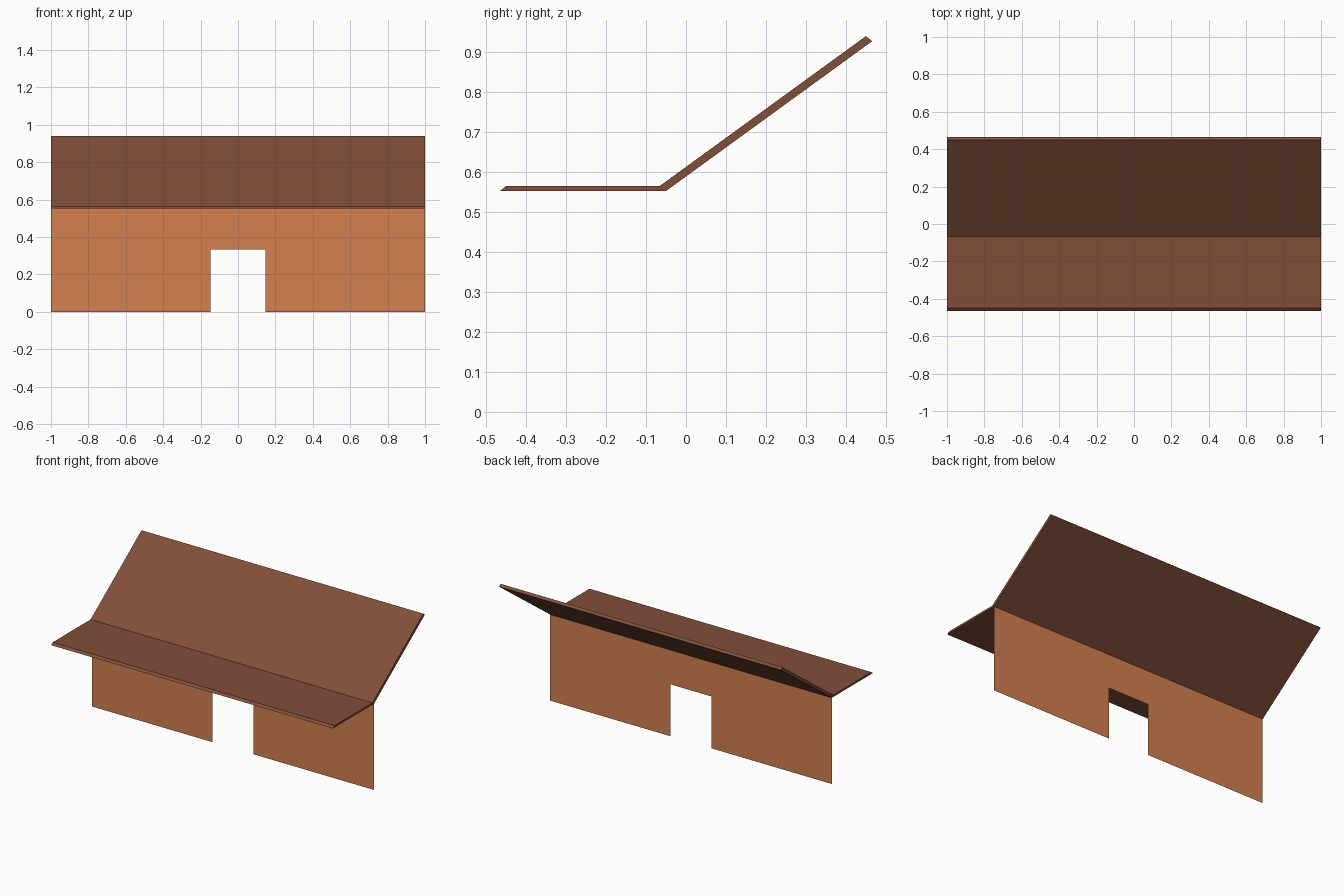
import bpy

if "Cube" in bpy.data.objects:
    bpy.data.objects.remove(bpy.data.objects["Cube"])


def linear(c):
    c /= 255
    return c / 12.92 if c <= 0.04045 else ((c + 0.055) / 1.055) ** 2.4


def material(name, rgb):
    mat = bpy.data.materials.new(name)
    mat.diffuse_color = (*[linear(c) for c in rgb], 1)
    mat.use_nodes = True
    mat.node_tree.nodes["Principled BSDF"].inputs["Base Color"].default_value = mat.diffuse_color
    return mat


def add_mesh(name, verts, faces, mat):
    mesh = bpy.data.meshes.new(name)
    mesh.from_pydata(verts, [], faces)
    mesh.materials.append(mat)
    mesh.update()
    obj = bpy.data.objects.new(name, mesh)
    bpy.context.collection.objects.link(obj)
    return obj


orange = material("terracotta_wall", (210, 128, 80))
brown = material("brown_roof", (129, 78, 57))

# Roof: bent strip profile (y, z) with slanted ends, extruded along x
profile = [(-0.466, 0.5525), (-0.05, 0.5525), (0.466, 0.9275),
           (0.45, 0.94), (-0.066, 0.565), (-0.45, 0.565)]
n = len(profile)
verts = [(x, y, z) for x in (-1, 1) for y, z in profile]
# End caps are split at the bend
faces = [(5, 4, 1, 0), (4, 3, 2, 1),
         (n, n + 1, n + 4, n + 5), (n + 1, n + 2, n + 3, n + 4)]
faces += [(i, (i + 1) % n + 0, (i + 1) % n + n, i + n)[::-1] for i in range(n)]
add_mesh("roof", verts, faces, brown)

# Wall: single thin sheet under the bend, with a doorway
wall_y, top, door_x, door_top = -0.05, 0.5525, 0.146, 0.333
outline = [(-1, 0), (-door_x, 0), (-door_x, door_top), (door_x, door_top),
           (door_x, 0), (1, 0), (1, top), (-1, top)]
add_mesh("wall", [(x, wall_y, z) for x, z in outline], [range(8)], orange)
